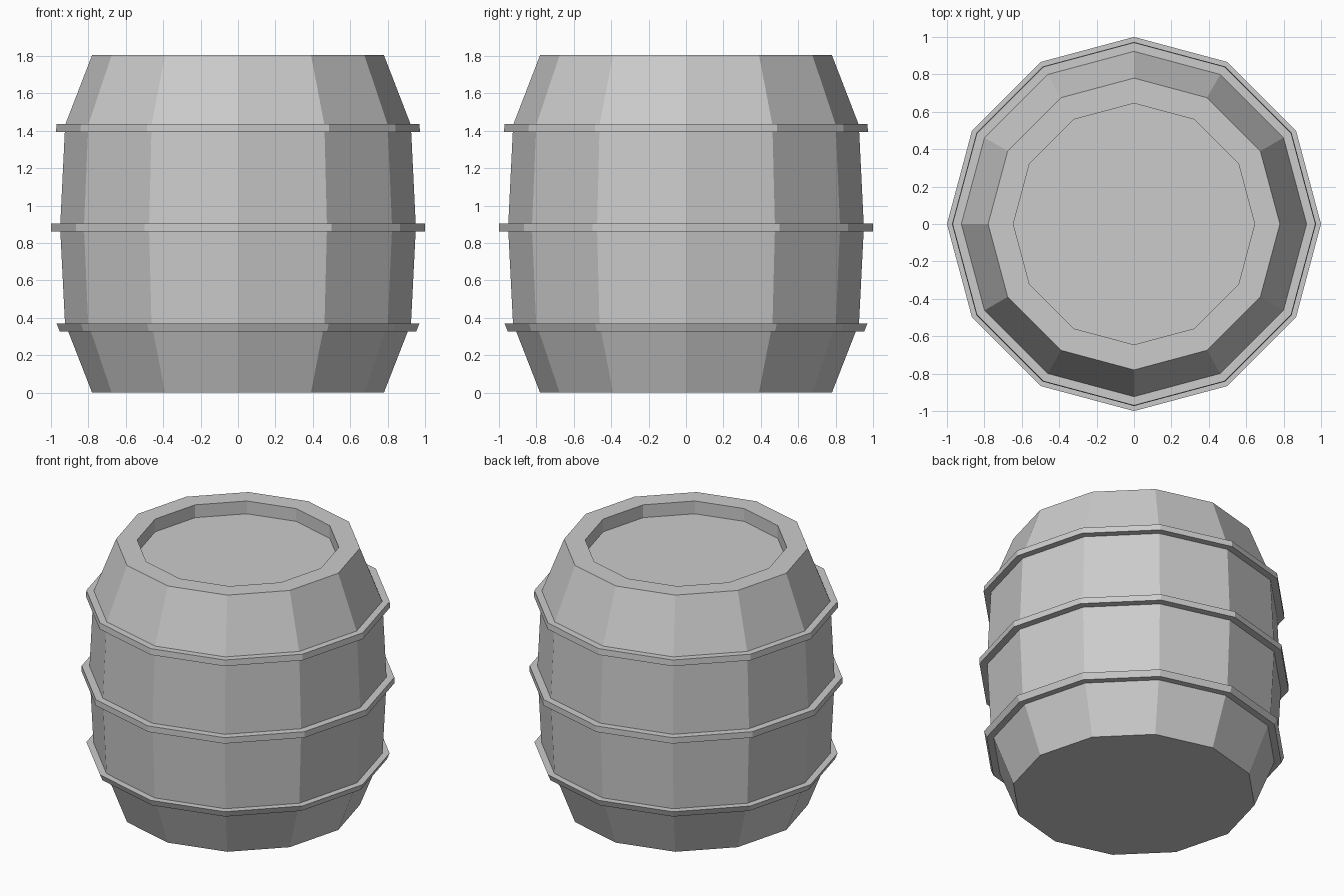
import bpy, bmesh, math

if "Cube" in bpy.data.objects:
    bpy.data.objects.remove(bpy.data.objects["Cube"])

SIDES = 12


def lathe(name, profile, closed=False):
    """Spin an (r, z) profile around z; r = 0 ends are left for caps."""
    bm = bmesh.new()
    rings = []
    for r, z in profile:
        rings.append([bm.verts.new((r * math.cos(2 * math.pi * i / SIDES),
                                    r * math.sin(2 * math.pi * i / SIDES), z))
                      for i in range(SIDES)])
    pairs = list(zip(rings, rings[1:]))
    if closed:
        pairs.append((rings[-1], rings[0]))
    else:
        bm.faces.new(rings[0])
        bm.faces.new(rings[-1])
    for a, b in pairs:
        for i in range(SIDES):
            j = (i + 1) % SIDES
            bm.faces.new((a[i], a[j], b[j], b[i]))
    bmesh.ops.recalc_face_normals(bm, faces=bm.faces)
    mesh = bpy.data.meshes.new(name)
    bm.to_mesh(mesh)
    bm.free()
    obj = bpy.data.objects.new(name, mesh)
    bpy.context.collection.objects.link(obj)
    return obj


# Staved body with a raised rim around the recessed lid
lathe("barrel_body", [(0.78, 0), (0.908, 0.328), (0.925, 0.37),
                      (0.95, 0.865), (0.95, 0.905),
                      (0.926, 1.395), (0.923, 1.435),
                      (0.78, 1.805), (0.645, 1.805), (0.645, 1.715)])

# Hoops: z range, body radius and outer radius at bottom and top
hoops = {
    "lower_hoop": (0.328, 0.37, 0.908, 0.925, 0.953, 0.97),
    "middle_hoop": (0.863, 0.905, 0.95, 0.95, 1.0, 1.0),
    "upper_hoop": (1.395, 1.437, 0.926, 0.923, 0.973, 0.97),
}
for name, (z0, z1, in0, in1, out0, out1) in hoops.items():
    lathe(name, [(in0, z0), (out0, z0), (out1, z1), (in1, z1)], closed=True)
